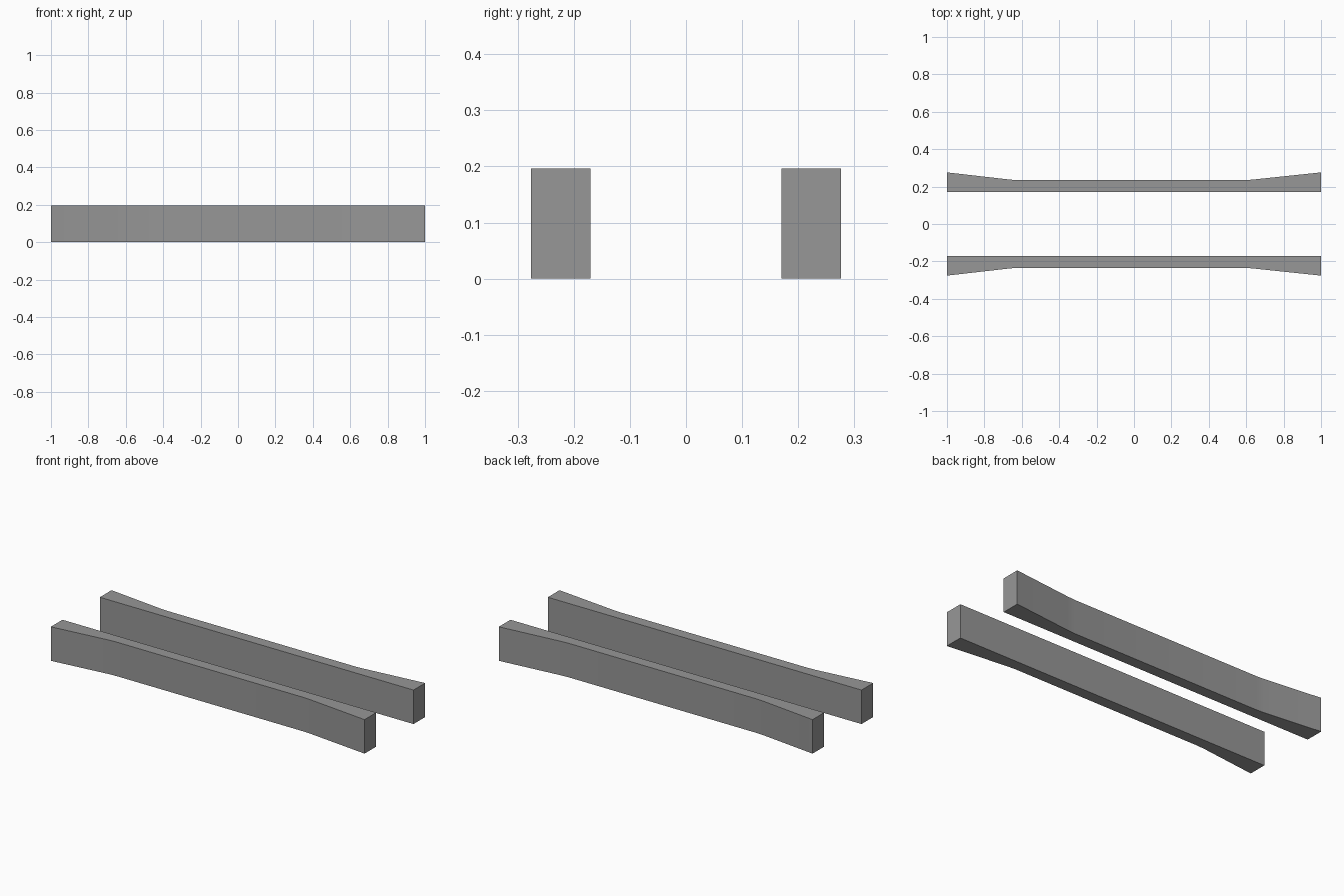
import bpy
import bmesh
from math import radians

cube = bpy.data.objects.get("Cube")
if cube:
    bpy.data.objects.remove(cube, do_unlink=True)

grey = bpy.data.materials.new("plain_grey")
grey.use_nodes = True
colour = (0.31, 0.31, 0.31, 1)
grey.diffuse_color = colour
grey.node_tree.nodes["Principled BSDF"].inputs["Base Color"].default_value = colour

HEIGHT = 0.196
INNER = 0.17
# Outer edge of a rail seen from above: flared ends, straight middle
OUTER = [(-1, 0.276), (-0.66, 0.237), (-0.61, 0.234), (0.59, 0.234), (0.64, 0.238), (1, 0.276)]


def rail(name, side):
    """Extrude the flared plan outline upward on one side of the centre."""
    outline = [(1, INNER), (-1, INNER)] + OUTER
    bm = bmesh.new()
    base = bm.faces.new([bm.verts.new((x, y * side, 0)) for x, y in outline])
    top = bmesh.ops.extrude_face_region(bm, geom=[base], use_keep_orig=True)
    raised = [v for v in top["geom"] if isinstance(v, bmesh.types.BMVert)]
    bmesh.ops.translate(bm, verts=raised, vec=(0, 0, HEIGHT))
    bmesh.ops.recalc_face_normals(bm, faces=bm.faces)
    mesh = bpy.data.meshes.new(name)
    bm.to_mesh(mesh)
    bm.free()
    mesh.materials.append(grey)
    obj = bpy.data.objects.new(name, mesh)
    bpy.context.collection.objects.link(obj)
    return obj


# Matching front and back rails, softly shaded across the bends
bpy.ops.object.select_all(action="DESELECT")
for name, side in (("front_rail", -1), ("back_rail", 1)):
    obj = rail(name, side)
    obj.select_set(True)
    bpy.context.view_layer.objects.active = obj
bpy.ops.object.shade_smooth_by_angle(angle=radians(30))
